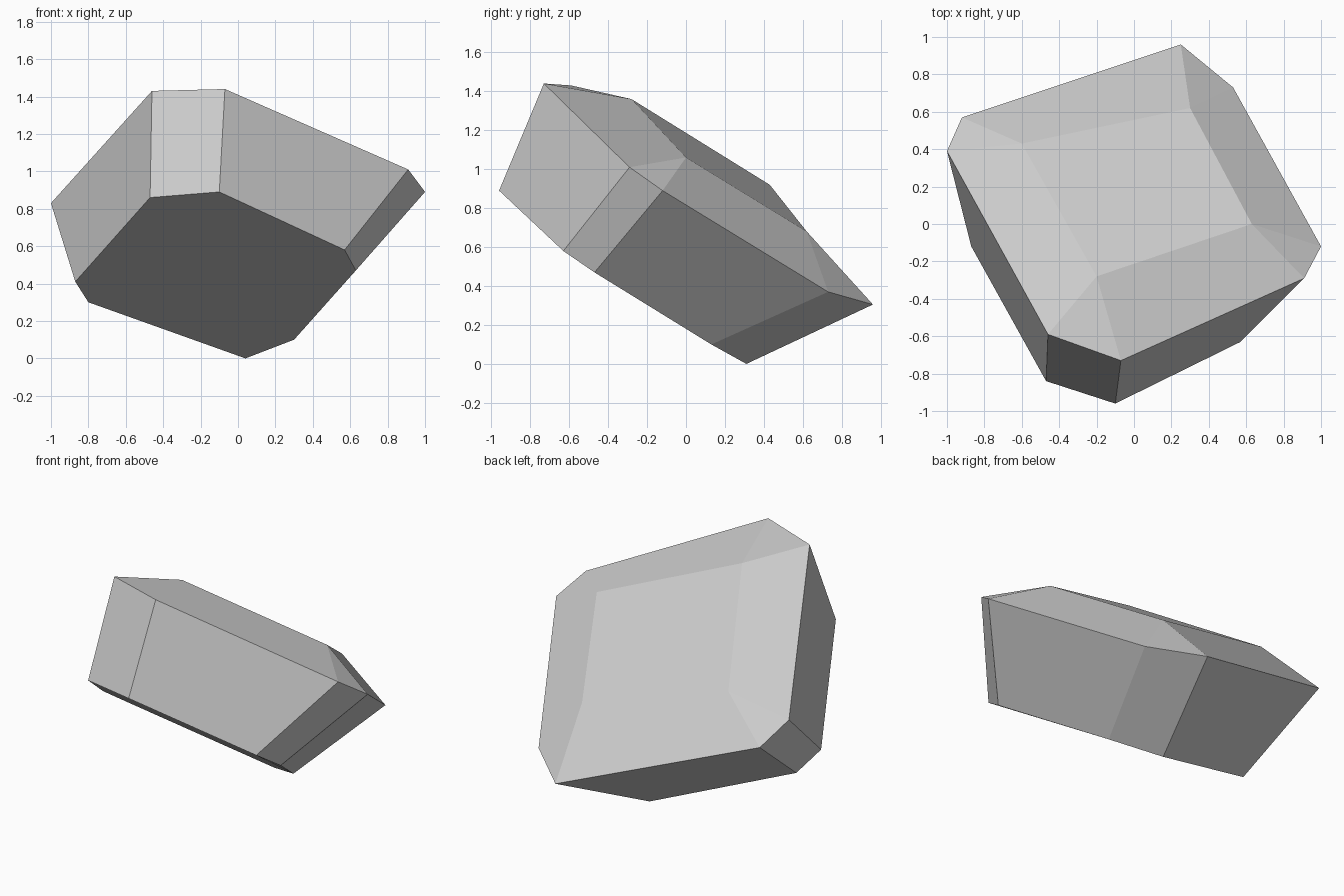
import bpy
import bmesh

cube = bpy.data.objects.get("Cube")
if cube:
    bpy.data.objects.remove(cube, do_unlink=True)

# Stone colour
stone = bpy.data.materials.new("stone_grey")
stone.use_nodes = True
grey = (0.6, 0.6, 0.6, 1.0)
stone.diffuse_color = grey
stone.node_tree.nodes["Principled BSDF"].inputs["Base Color"].default_value = grey

# Tilted slab: matching eight-sided base and rim outlines, and a four-cornered crown
base_outline = [(-0.87, -0.12, 0.41), (-0.80, 0.03, 0.30), (0.04, 0.31, 0.0), (0.30, 0.13, 0.10),
                (0.63, -0.47, 0.47), (0.57, -0.63, 0.58), (-0.10, -0.96, 0.89), (-0.47, -0.84, 0.86)]
rim_outline = [(-1.0, 0.39, 0.83), (-0.92, 0.57, 0.70), (0.25, 0.96, 0.305), (0.53, 0.73, 0.37),
               (1.0, -0.12, 0.89), (0.91, -0.29, 1.01), (-0.07, -0.73, 1.44), (-0.46, -0.59, 1.43)]
crown_outline = [(-0.60, 0.43, 0.92), (0.30, 0.62, 0.68), (0.63, 0.0, 1.06), (-0.20, -0.28, 1.36)]

bm = bmesh.new()
base, rim, crown = ([bm.verts.new(p) for p in outline]
                    for outline in (base_outline, rim_outline, crown_outline))

# Underside and crown
bm.faces.new(base)
bm.faces.new(crown)

# Side walls
for i in range(len(rim)):
    j = (i + 1) % len(rim)
    bm.faces.new((base[i], base[j], rim[j], rim[i]))

# Bevelled shoulder: a triangle at each corner, a quad along each side
for i, corner in enumerate(crown):
    first, second = rim[2 * i], rim[2 * i + 1]
    following = rim[(2 * i + 2) % len(rim)]
    bm.faces.new((first, second, corner))
    bm.faces.new((second, following, crown[(i + 1) % len(crown)], corner))

bmesh.ops.recalc_face_normals(bm, faces=bm.faces)
mesh = bpy.data.meshes.new("rock")
bm.to_mesh(mesh)
bm.free()
mesh.materials.append(stone)
rock = bpy.data.objects.new("rock", mesh)
bpy.context.collection.objects.link(rock)
